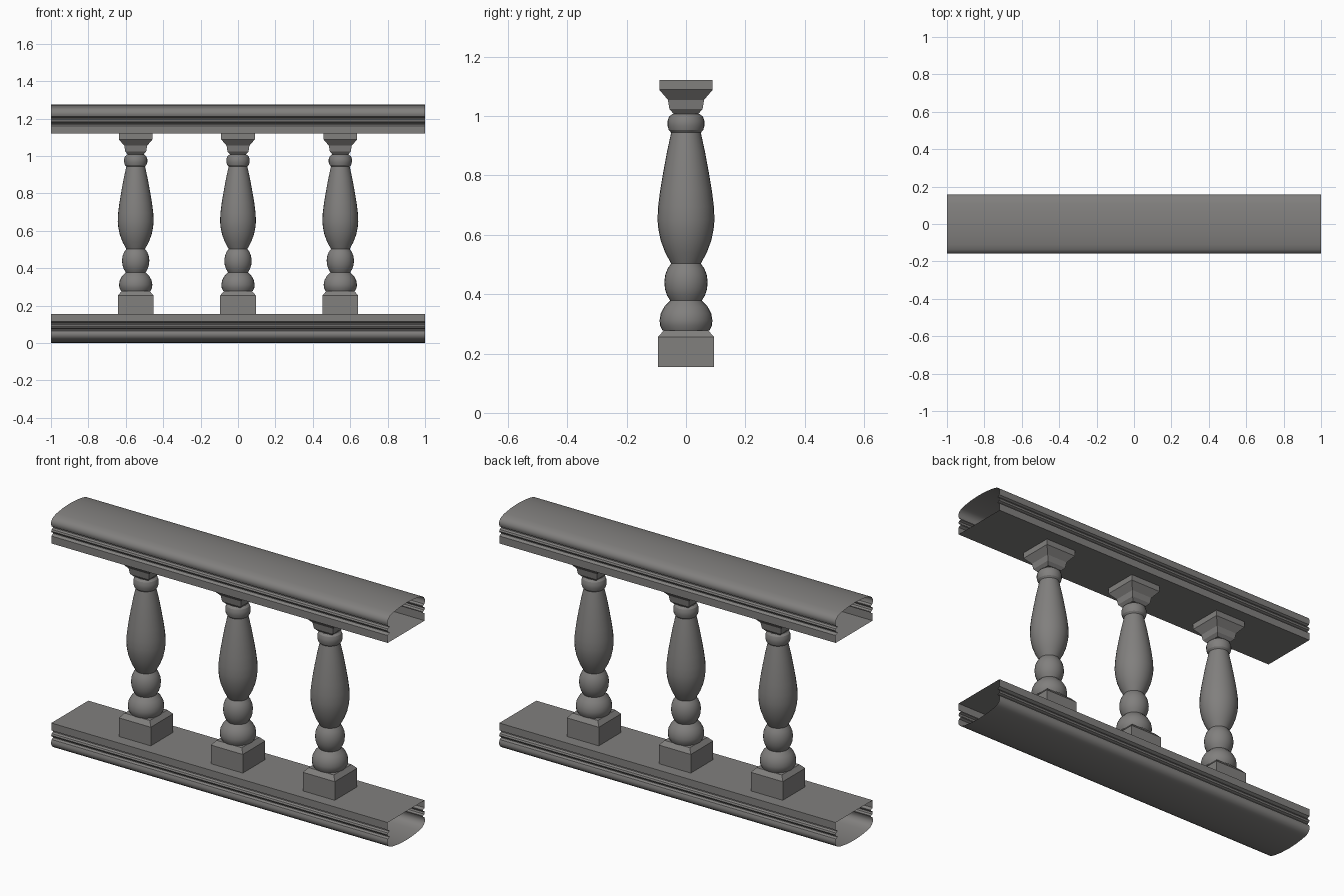
import bpy, bmesh, math

if "Cube" in bpy.data.objects:
    bpy.data.objects.remove(bpy.data.objects["Cube"])

stone = bpy.data.materials.new("warm grey stone")
stone.diffuse_color = (0.22, 0.214, 0.208, 1)
stone.use_nodes = True
stone.node_tree.nodes["Principled BSDF"].inputs["Base Color"].default_value = stone.diffuse_color
HEIGHT = 1.275


def finish(name, bm, angle=35):
    me = bpy.data.meshes.new(name)
    bm.to_mesh(me)
    bm.free()
    me.materials.append(stone)
    ob = bpy.data.objects.new(name, me)
    bpy.context.collection.objects.link(ob)
    bpy.ops.object.select_all(action='DESELECT')
    ob.select_set(True)
    bpy.context.view_layer.objects.active = ob
    bpy.ops.object.shade_smooth_by_angle(angle=math.radians(angle))
    return ob


def loft(bm, profile, sides, radius_scale=1.0, turn=0.0):
    """Sweep (radius, z) pairs around z; upward profile gives outward normals."""
    rings = []
    for r, z in profile:
        rings.append([bm.verts.new((r * radius_scale * math.cos(turn + 2 * math.pi * i / sides),
                                    r * radius_scale * math.sin(turn + 2 * math.pi * i / sides), z))
                      for i in range(sides)])
    for a, b in zip(rings, rings[1:]):
        for i in range(sides):
            j = (i + 1) % sides
            bm.faces.new((a[i], a[j], b[j], b[i]))
    return rings


# Rails: moulded section, open at both ends
half = [(0.157, 1.12), (0.157, 1.160), (0.142, 1.168), (0.142, 1.173), (0.154, 1.178),
        (0.158, 1.186), (0.154, 1.194), (0.142, 1.199), (0.142, 1.204), (0.154, 1.210),
        (0.159, 1.222), (0.158, 1.236), (0.150, 1.249), (0.136, 1.258), (0.11, 1.265),
        (0.06, 1.272), (0, 1.275)]
section = half + [(-y, z) for y, z in reversed(half[:-1])]


def rail(name, flip):
    bm = bmesh.new()
    pts = [(y, HEIGHT - z if flip else z) for y, z in section]
    ends = [[bm.verts.new((x, y, z)) for y, z in pts] for x in (-1, 1)]
    n = len(pts)
    for i in range(n):
        j = (i + 1) % n
        f = [ends[0][i], ends[1][i], ends[1][j], ends[0][j]]
        bm.faces.new(f[::-1] if flip else f)
    return finish(name, bm)


rail("top_rail", False)
rail("bottom_rail", True)

# Baluster: turned body between a square plinth and a square capital
turned = [(0.079, 0.278), (0.087, 0.294), (0.089, 0.312), (0.085, 0.335), (0.073, 0.358), (0.053, 0.378),
          (0.064, 0.396), (0.071, 0.418), (0.073, 0.442), (0.070, 0.465), (0.062, 0.486), (0.050, 0.503),
          (0.070, 0.540), (0.085, 0.580), (0.093, 0.618), (0.096, 0.650), (0.094, 0.695), (0.087, 0.750),
          (0.076, 0.815), (0.064, 0.880), (0.050, 0.944),
          (0.058, 0.953), (0.062, 0.967), (0.062, 0.984), (0.057, 0.998), (0.045, 1.008)]
plinth = [(0.095, 0.155), (0.095, 0.255), (0.075, 0.278)]
capital = [(0.042, 1.008), (0.056, 1.024), (0.061, 1.055), (0.090, 1.089), (0.090, 1.122)]

for label, x in (("left", -0.547), ("middle", 0), ("right", 0.547)):
    bm = bmesh.new()
    loft(bm, turned, 28)
    top = loft(bm, plinth, 4, math.sqrt(2), math.pi / 4)[-1]
    bm.faces.new(top)
    low = loft(bm, capital, 4, math.sqrt(2), math.pi / 4)[0]
    bm.faces.new(low[::-1])
    baluster = finish(label + "_baluster", bm, 22)
    baluster.location.x = x
